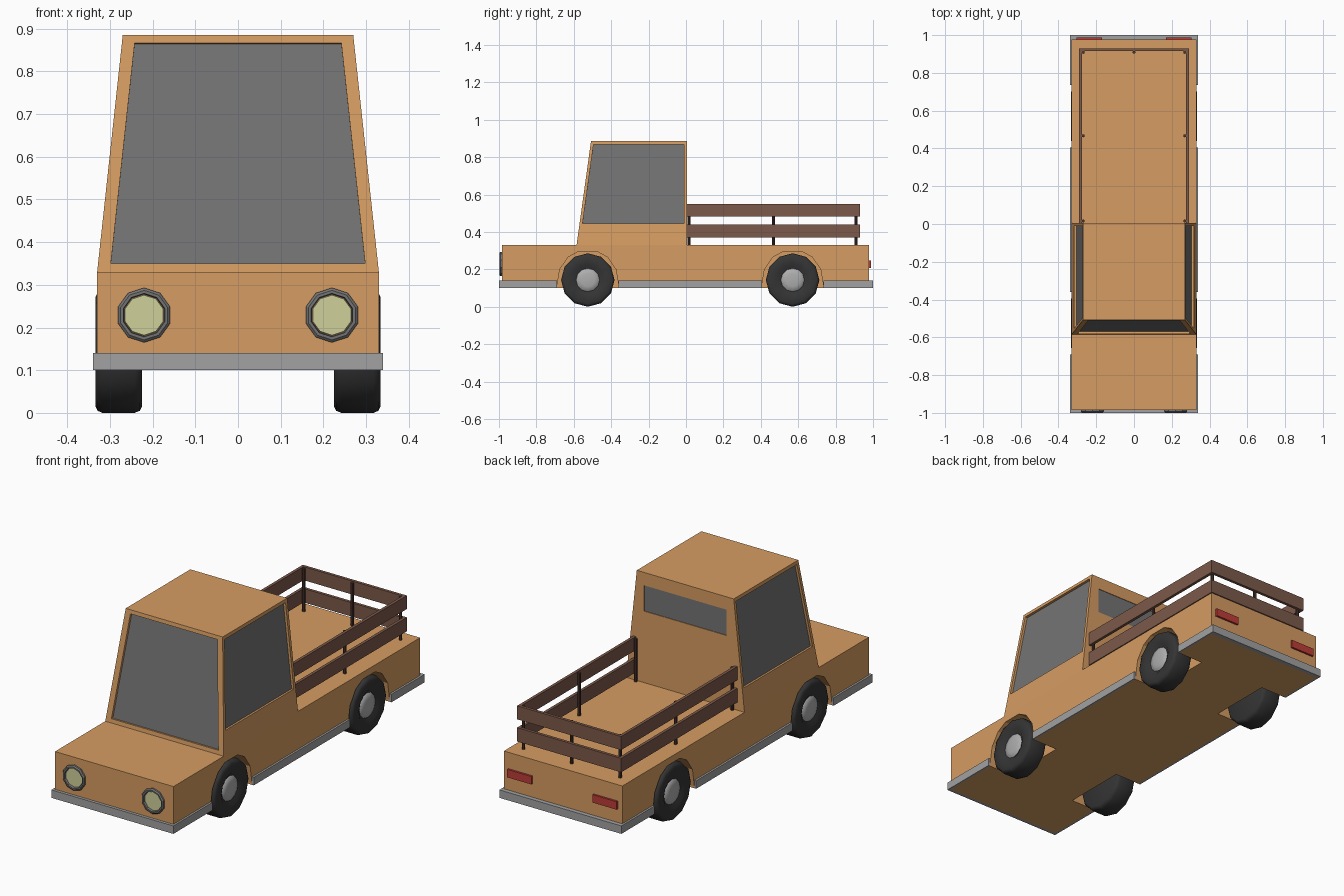
import bpy, bmesh, math
from mathutils import Vector

if "Cube" in bpy.data.objects:
    bpy.data.objects.remove(bpy.data.objects["Cube"])


def material(name, r, g, b):
    m = bpy.data.materials.new(name)
    m.diffuse_color = (r, g, b, 1)
    m.use_nodes = True
    m.node_tree.nodes["Principled BSDF"].inputs["Base Color"].default_value = m.diffuse_color
    return m


ORANGE = material("orange paint", 0.67, 0.335, 0.122)
GLASS = material("grey glass", 0.175, 0.175, 0.175)
TRIM = material("trim grey", 0.36, 0.36, 0.36)
TYRE = material("tyre black", 0.035, 0.035, 0.035)
HUB = material("hub grey", 0.42, 0.42, 0.42)
LENS = material("lamp yellow", 0.63, 0.63, 0.33)
RED = material("tail red", 0.51, 0.045, 0.038)
WOOD = material("plank brown", 0.2, 0.1, 0.068)
POST = material("post brown", 0.07, 0.035, 0.027)


def finish(name, bm, *mats):
    bmesh.ops.remove_doubles(bm, verts=bm.verts, dist=0.0001)
    bmesh.ops.recalc_face_normals(bm, faces=bm.faces)
    me = bpy.data.meshes.new(name)
    bm.to_mesh(me)
    bm.free()
    for m in mats:
        me.materials.append(m)
    ob = bpy.data.objects.new(name, me)
    bpy.context.collection.objects.link(ob)
    return ob


def boxes(name, mat, spans):
    """One object from boxes given as (x0, x1, y0, y1, z0, z1)."""
    bm = bmesh.new()
    for x0, x1, y0, y1, z0, z1 in spans:
        vs = bmesh.ops.create_cube(bm, size=1)["verts"]
        for v in vs:
            v.co = Vector((x1 if v.co.x > 0 else x0, y1 if v.co.y > 0 else y0,
                           z1 if v.co.z > 0 else z0))
    me_name = name
    bmesh.ops.recalc_face_normals(bm, faces=bm.faces)
    me = bpy.data.meshes.new(me_name)
    bm.to_mesh(me)
    bm.free()
    me.materials.append(mat)
    ob = bpy.data.objects.new(name, me)
    bpy.context.collection.objects.link(ob)
    return ob


def revolve(name, mat, profile, n, place, smooth=False):
    """Lathe (radius, along) points; place maps (u, v, along) to a position."""
    bm = bmesh.new()
    rings = [[bm.verts.new(place(r * math.sin(2 * math.pi * i / n),
                                 r * math.cos(2 * math.pi * i / n), a))
              for i in range(n)] for r, a in profile]
    for p, q in zip(rings, rings[1:]):
        for i in range(n):
            j = (i + 1) % n
            bm.faces.new((p[i], p[j], q[j], q[i]))
    ob = finish(name, bm, mat)
    if smooth:
        bpy.ops.object.select_all(action="DESELECT")
        bpy.context.view_layer.objects.active = ob
        ob.select_set(True)
        bpy.ops.object.shade_smooth_by_angle(angle=math.radians(50))
    return ob


AXLES = (-0.525, 0.57)
WHEEL_R = 0.143

# Lower body with wheel wells cut out
body = boxes("body", ORANGE, [(-0.33, 0.33, -0.985, 0.978, 0.1, 0.33)])
half = [(0.165, 0.05), (0.165, 0.11), (0.15, 0.2), (0.105, 0.265), (0.05, 0.295)]
arch = half + [(-y, z) for y, z in reversed(half)]
bm = bmesh.new()
for s in (-1, 1):
    for yc in AXLES:
        f = bm.faces.new([bm.verts.new((s * 0.19, yc + y, z)) for y, z in arch])
        ex = bmesh.ops.extrude_face_region(bm, geom=[f])["geom"]
        for v in ex:
            if isinstance(v, bmesh.types.BMVert):
                v.co.x = s * 0.4
cutter = finish("wheel_well_cutter", bm, ORANGE)
cutter.hide_render = True
cutter.hide_viewport = True
mod = body.modifiers.new("wheel wells", "BOOLEAN")
mod.operation = "DIFFERENCE"
mod.solver = "EXACT"
mod.object = cutter

# Bumpers and sill strips, broken at the wheels
strips = [(-0.34, 0.34, -1, -0.985, 0.1, 0.14), (-0.34, 0.34, 0.978, 1, 0.1, 0.14)]
for y0, y1 in ((-0.985, -0.69), (-0.36, 0.405), (0.735, 0.978)):
    strips += [(0.33, 0.34, y0, y1, 0.1, 0.14), (-0.34, -0.33, y0, y1, 0.1, 0.14)]
boxes("bumper_trim", TRIM, strips)

# Cab: tapered shell with recessed windows
ZB, ZT = 0.33, 0.885


def hw(z):
    return 0.33 - 0.06 * (z - ZB) / (ZT - ZB)


def fy(z):
    return -0.585 + 0.077 * (z - ZB) / (ZT - ZB)


BACK = 0.006
bm = bmesh.new()


def panel(outer, inner, depth):
    """Quad wall with a recessed window."""
    o = [Vector(p) for p in outer]
    i = [Vector(p) for p in inner]
    n = (o[1] - o[0]).cross(o[3] - o[0]).normalized()
    if n.dot(o[0] - Vector((0, -0.27, 0.6))) < 0:
        n = -n
    g = [p - n * depth for p in i]
    vo, vi, vg = [[bm.verts.new(p) for p in ring] for ring in (o, i, g)]
    for k in range(4):
        j = (k + 1) % 4
        bm.faces.new((vo[k], vo[j], vi[j], vi[k]))
        bm.faces.new((vi[k], vi[j], vg[j], vg[k]))
    bm.faces.new(vg).material_index = 1


def front_quad(z0, z1, m):
    return [(-hw(z0) + m, fy(z0), z0), (hw(z0) - m, fy(z0), z0),
            (hw(z1) - m, fy(z1), z1), (-hw(z1) + m, fy(z1), z1)]


def side_quad(s, z0, z1, m):
    return [(s * hw(z0), fy(z0) + m, z0), (s * hw(z0), BACK - m, z0),
            (s * hw(z1), BACK - m, z1), (s * hw(z1), fy(z1) + m, z1)]


panel(front_quad(ZB, ZT, 0), front_quad(0.35, 0.866, 0.03), 0.012)
for s in (-1, 1):
    panel(side_quad(s, ZB, ZT, 0), side_quad(s, 0.445, 0.868, 0.016), 0.012)
panel([(-0.33, BACK, ZB), (0.33, BACK, ZB), (0.27, BACK, ZT), (-0.27, BACK, ZT)],
      [(-0.23, BACK, 0.69), (0.23, BACK, 0.69), (0.23, BACK, 0.82), (-0.23, BACK, 0.82)],
      0.003)
for z in (ZB, ZT):
    w = hw(z)
    bm.faces.new([bm.verts.new(p) for p in
                  ((-w, fy(z), z), (w, fy(z), z), (w, BACK, z), (-w, BACK, z))])
finish("cab", bm, ORANGE, GLASS)

# Wheels: rounded tyre and domed hub
tyre = [(0, 0.225), (0.128, 0.225), (0.138, 0.23), (WHEEL_R, 0.242), (WHEEL_R, 0.318),
        (0.138, 0.329), (0.128, 0.334), (0.085, 0.334), (0.064, 0.32), (0, 0.32)]
hub = [(0.064, 0.318), (0.06, 0.324), (0.035, 0.329), (0, 0.331)]
for s, side in ((-1, "left"), (1, "right")):
    for yc, end in zip(AXLES, ("front", "rear")):
        def at(u, v, a, s=s, yc=yc):
            return (s * a, yc + u, WHEEL_R + v)
        revolve(f"{end}_{side}_tyre", TYRE, tyre, 12, at, True)
        revolve(f"{end}_{side}_hub", HUB, hub + [(0.064, 0.318)], 12, at, True)

# Headlights and tail lights
for s, side in ((-1, "left"), (1, "right")):
    def at(u, v, a, s=s):
        return (s * 0.22 + u, -a, 0.229 + v)
    revolve(f"{side}_headlight_ring", GLASS,
            [(0.064, 0.98), (0.064, 0.993), (0.058, 0.998), (0.051, 0.998),
             (0.048, 0.98), (0.064, 0.98)], 10, at)
    revolve(f"{side}_headlight_lens", LENS,
            [(0, 0.98), (0.049, 0.98), (0.047, 0.989), (0, 0.989)], 10, at)
boxes("tail_lights", RED, [(a, a + 0.135, 0.97, 0.988, 0.208, 0.248) for a in (-0.305, 0.17)])

# Bed rails: two planks on three sides
planks = []
for z0, z1 in ((0.37, 0.44), (0.482, 0.55)):
    planks += [(0.275, 0.29, BACK, 0.93, z0, z1), (-0.29, -0.275, BACK, 0.93, z0, z1),
               (-0.275, 0.275, 0.915, 0.93, z0, z1)]
boxes("bed_planks", WOOD, planks)

# Rail posts
spots = [(s * 0.269, y) for s in (-1, 1) for y in (0.016, 0.467, 0.909)] + [(0, 0.909)]
for k, (px, py) in enumerate(spots):
    revolve(f"rail_post_{k + 1}", POST, [(0, 0.325), (0.008, 0.325), (0.008, 0.545), (0, 0.545)],
            8, lambda u, v, a, px=px, py=py: (px + u, py + v, a))
